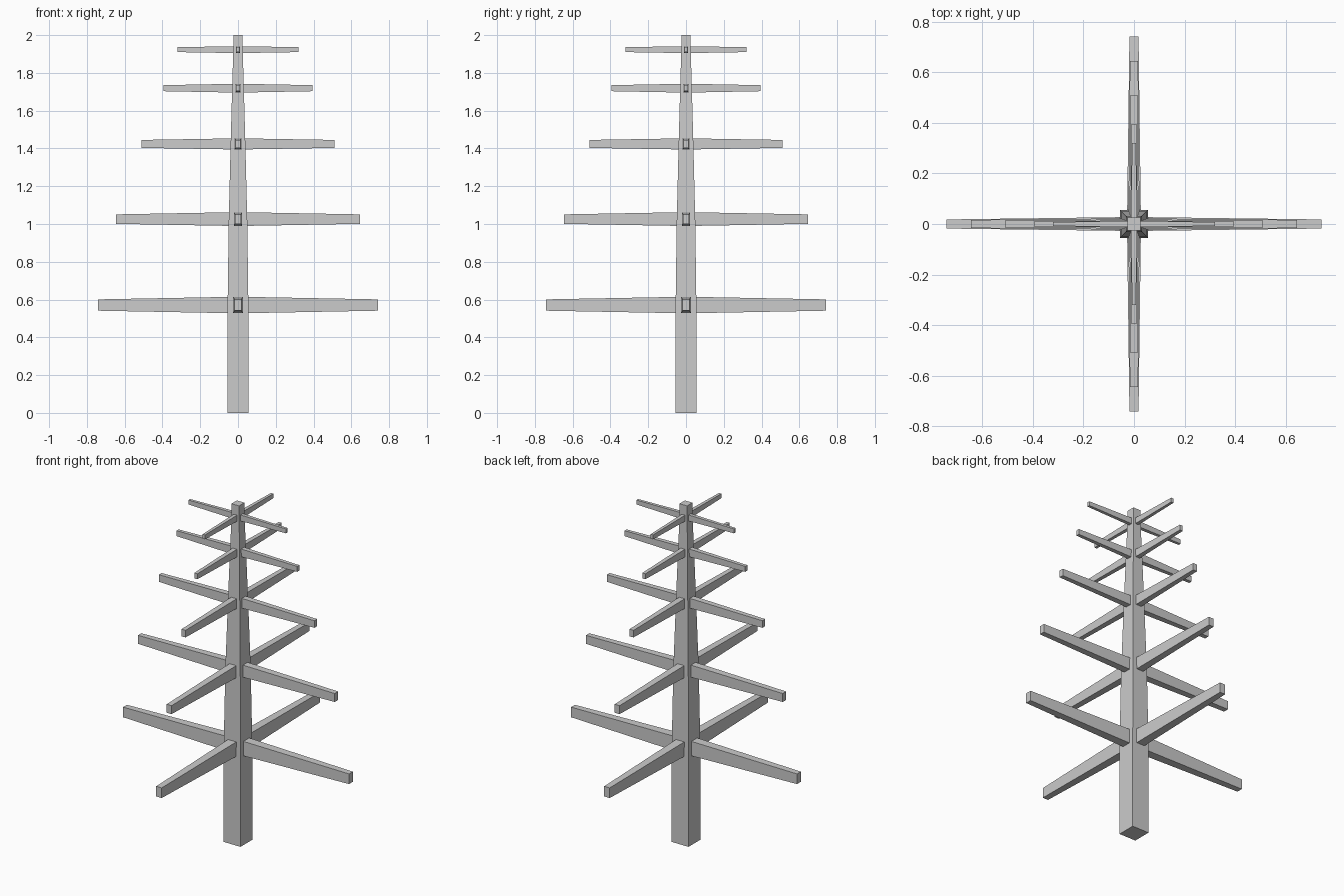
import bpy, bmesh
from mathutils import Matrix
from math import radians

if "Cube" in bpy.data.objects:
    bpy.data.objects.remove(bpy.data.objects["Cube"])


def loft(name, rings, rot=0.0):
    """Skin a list of four-corner rings into a closed solid."""
    bm = bmesh.new()
    loops = [[bm.verts.new(p) for p in ring] for ring in rings]
    for a, b in zip(loops, loops[1:]):
        for i in range(4):
            j = (i + 1) % 4
            bm.faces.new((a[i], a[j], b[j], b[i]))
    bm.faces.new(loops[0][::-1])
    bm.faces.new(loops[-1])
    bmesh.ops.transform(bm, matrix=Matrix.Rotation(radians(rot), 4, 'Z'), verts=bm.verts)
    bmesh.ops.recalc_face_normals(bm, faces=bm.faces)
    mesh = bpy.data.meshes.new(name)
    bm.to_mesh(mesh)
    bm.free()
    obj = bpy.data.objects.new(name, mesh)
    bpy.context.collection.objects.link(obj)
    return obj


CORNERS = [(-1, -1), (1, -1), (1, 1), (-1, 1)]

# Square tapering trunk: (height, half width)
trunk = [(0, .055), (.57, .055), (1.02, .049), (1.42, .039),
         (1.72, .031), (1.92, .025), (2, .025)]
loft("trunk", [[(w * a, w * b, z) for a, b in CORNERS] for z, w in trunk])

# Branch tiers: height, reach, root half width / half height, tip half width / half height, start
tiers = [(.571, .74, .027, .043, .018, .030, .050),
         (1.026, .645, .022, .036, .016, .025, .045),
         (1.424, .51, .018, .029, .013, .021, .035),
         (1.719, .395, .014, .023, .010, .016, .027),
         (1.923, .32, .011, .018, .008, .013, .022)]
for t, (z, reach, w0, h0, w1, h1, start) in enumerate(tiers, 1):
    rings = [[(x, w * a, z + h * b) for a, b in CORNERS]
             for x, w, h in ((start, w0, h0), (reach, w1, h1))]
    for k, side in enumerate(("right", "back", "left", "front")):
        loft(f"branch_tier{t}_{side}", rings, 90 * k)
